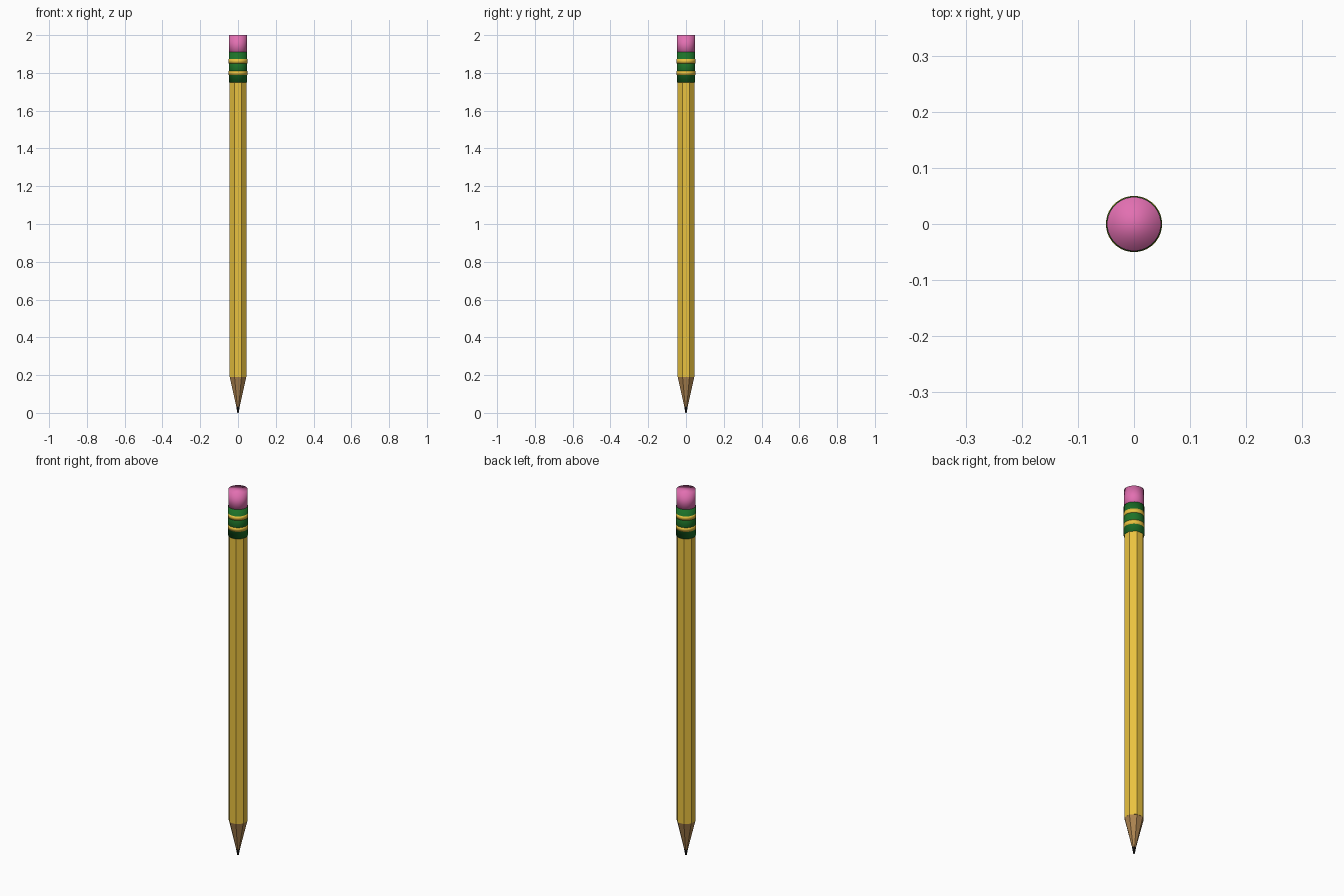
import bpy, math

if "Cube" in bpy.data.objects:
    bpy.data.objects.remove(bpy.data.objects["Cube"])


def material(name, rgb):
    m = bpy.data.materials.new(name)
    m.diffuse_color = (*rgb, 1)
    m.use_nodes = True
    m.node_tree.nodes["Principled BSDF"].inputs["Base Color"].default_value = m.diffuse_color
    return m


YELLOW = material("yellow_paint", (0.82, 0.54, 0.05))
WOOD = material("bare_wood", (0.42, 0.23, 0.08))
GRAPHITE = material("graphite", (0.01, 0.01, 0.01))
GREEN = material("green_metal", (0.012, 0.17, 0.022))
PINK = material("pink_rubber", (0.76, 0.16, 0.44))


def section(name, sides, z0, z1, r0, r1, mat, smooth=False):
    """Upright prism or cone section; r0 at the bottom, r1 at the top."""
    bpy.ops.mesh.primitive_cone_add(
        vertices=sides, radius1=r0, radius2=r1, depth=z1 - z0,
        location=(0, 0, (z0 + z1) / 2),
        rotation=(0, 0, math.pi / sides))  # flat side to the front
    ob = bpy.context.object
    ob.name = name
    ob.data.materials.append(mat)
    if smooth:
        bpy.ops.object.shade_smooth()
    return ob


# eight-sided painted barrel and sharpened point
section("barrel", 8, 0.19, 1.77, 0.0485, 0.0485, YELLOW)
section("wood_cone", 8, 0.03, 0.19, 0.009, 0.0475, WOOD)
section("lead_tip", 8, 0.0, 0.032, 0.004, 0.0098, GRAPHITE)

# metal sleeve with two raised bands
section("ferrule", 32, 1.75, 1.91, 0.0492, 0.0492, GREEN, True)
for i, z in enumerate((1.80, 1.862)):
    section(f"ferrule_band_{i + 1}", 32, z - 0.011, z + 0.011,
            0.0502, 0.0502, YELLOW, True)

# soft eraser plug
section("eraser", 32, 1.89, 2.0, 0.048, 0.048, PINK, True)
